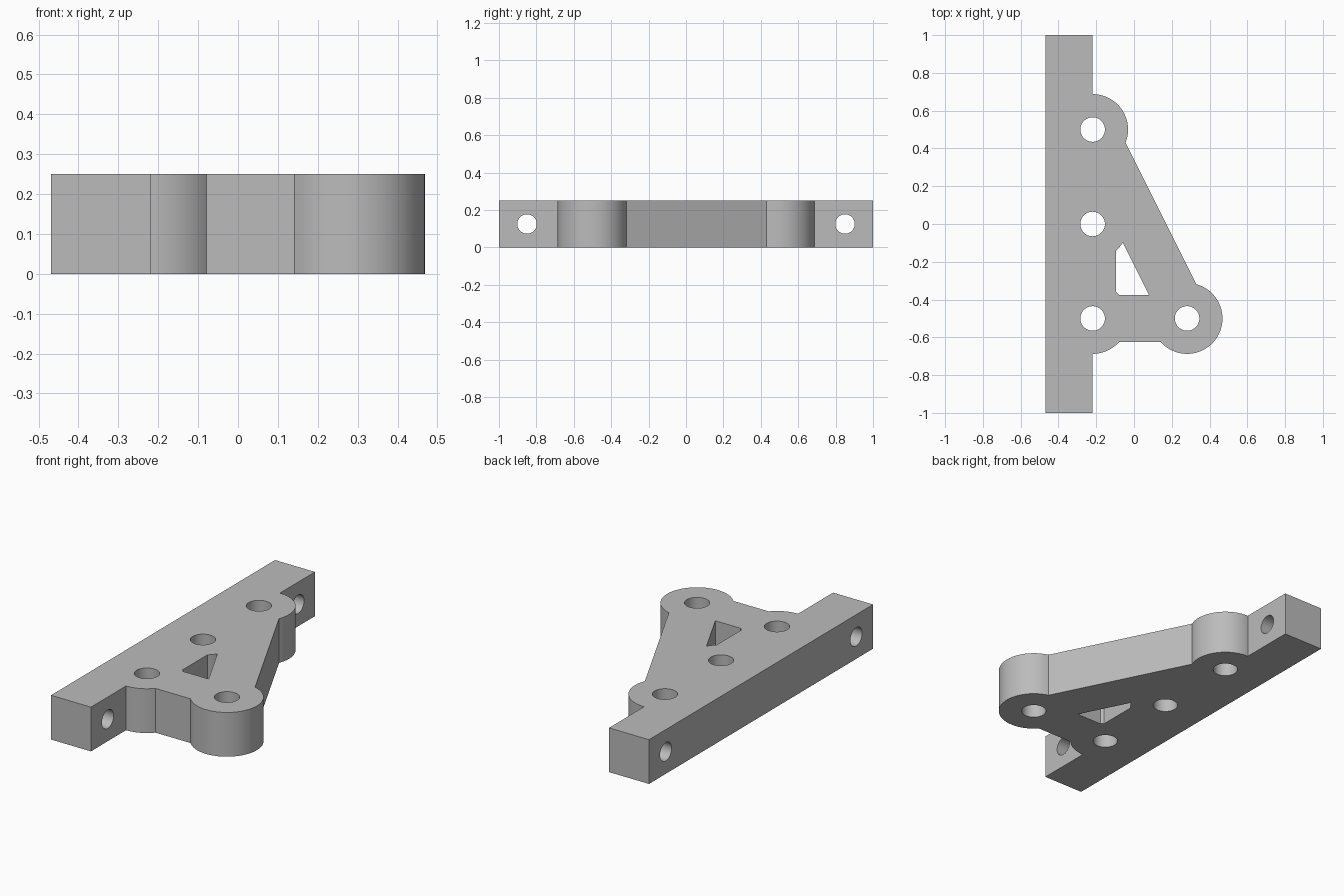
import bpy, bmesh
from math import radians, degrees, cos, sin, acos, atan2, pi
from mathutils import Matrix

if "Cube" in bpy.data.objects:
    bpy.data.objects.remove(bpy.data.objects["Cube"])

# Main dimensions
H = 0.25                  # thickness
LEFT, EDGE, TIP = -0.469, -0.219, 0.281
R, WEB = 0.1875, 0.125    # boss radius, half width of the webs
HOLE, SIDE_HOLE = 0.065, 0.052
UPPER, MIDDLE, LOWER, OUTER = (EDGE, 0.5), (EDGE, 0), (EDGE, -0.5), (TIP, -0.5)

grey = bpy.data.materials.new("plain grey")
grey.use_nodes = True
COLOUR = (0.5, 0.5, 0.5, 1)
grey.diffuse_color = COLOUR
grey.node_tree.nodes["Principled BSDF"].inputs["Base Color"].default_value = COLOUR


def arc(centre, start, end):
    """Points on a boss edge, angles in degrees."""
    n = max(2, round(abs(end - start) / 4))
    angles = [radians(start + (end - start) * i / n) for i in range(n + 1)]
    return [(centre[0] + R * cos(a), centre[1] + R * sin(a)) for a in angles]


def add_prism(bm, points, z0, z1):
    face = bm.faces.new([bm.verts.new((x, y, z0)) for x, y in points])
    top = bmesh.ops.extrude_face_region(bm, geom=[face])["geom"]
    verts = [v for v in top if isinstance(v, bmesh.types.BMVert)]
    bmesh.ops.translate(bm, verts=verts, vec=(0, 0, z1 - z0))


def add_cylinder(bm, radius, depth, matrix):
    bmesh.ops.create_cone(bm, cap_ends=True, segments=64, radius1=radius,
                          radius2=radius, depth=depth, matrix=matrix)


def make_object(name, bm):
    bmesh.ops.recalc_face_normals(bm, faces=bm.faces[:])
    mesh = bpy.data.meshes.new(name)
    bm.to_mesh(mesh)
    bm.free()
    mesh.materials.append(grey)
    obj = bpy.data.objects.new(name, mesh)
    bpy.context.collection.objects.link(obj)
    return obj


# Angles where the web edges meet the boss edges
slope = degrees(atan2(1, 2))
meet = degrees(acos(WEB / R))
inner = degrees(acos((0.5 / 5 ** 0.5 - WEB) / R))

# Bracket: mounting bar, three bosses and the webs in one outline
outline = [(LEFT, -1), (LEFT, 1), (EDGE, 1)]
outline += arc(UPPER, 90, slope - meet)
outline += arc(OUTER, slope + meet, meet - 270 + 2 * (90 - meet))
outline += arc(LOWER, meet - 90, -90)
outline += [(EDGE, -1)]
bm = bmesh.new()
add_prism(bm, outline, 0, H)
bracket = make_object("bracket", bm)

# Window between the webs
window = arc(MIDDLE, -meet, slope - inner)
window += [(0.079, LOWER[1] + WEB)]
window += arc(LOWER, 90 - meet, meet)
bm = bmesh.new()
add_prism(bm, window, -0.1, H + 0.1)

# Vertical bolt holes and crosswise bar holes
for x, y in (UPPER, MIDDLE, LOWER, OUTER):
    add_cylinder(bm, HOLE, H + 0.2, Matrix.Translation((x, y, H / 2)))
for y in (-0.85, 0.85):
    place = Matrix.Translation(((LEFT + EDGE) / 2, y, H / 2))
    add_cylinder(bm, SIDE_HOLE, 0.4, place @ Matrix.Rotation(pi / 2, 4, "Y"))
cutter = make_object("hole_cutter", bm)
cutter.hide_render = True

# Cut the holes and keep only the bracket
cut = bracket.modifiers.new("holes", "BOOLEAN")
cut.operation, cut.solver, cut.object = "DIFFERENCE", "EXACT", cutter
bpy.ops.object.select_all(action="DESELECT")
bpy.context.view_layer.objects.active = bracket
bracket.select_set(True)
bpy.ops.object.modifier_apply(modifier=cut.name)
bpy.data.objects.remove(cutter)
bpy.ops.object.shade_smooth_by_angle(angle=radians(20))
